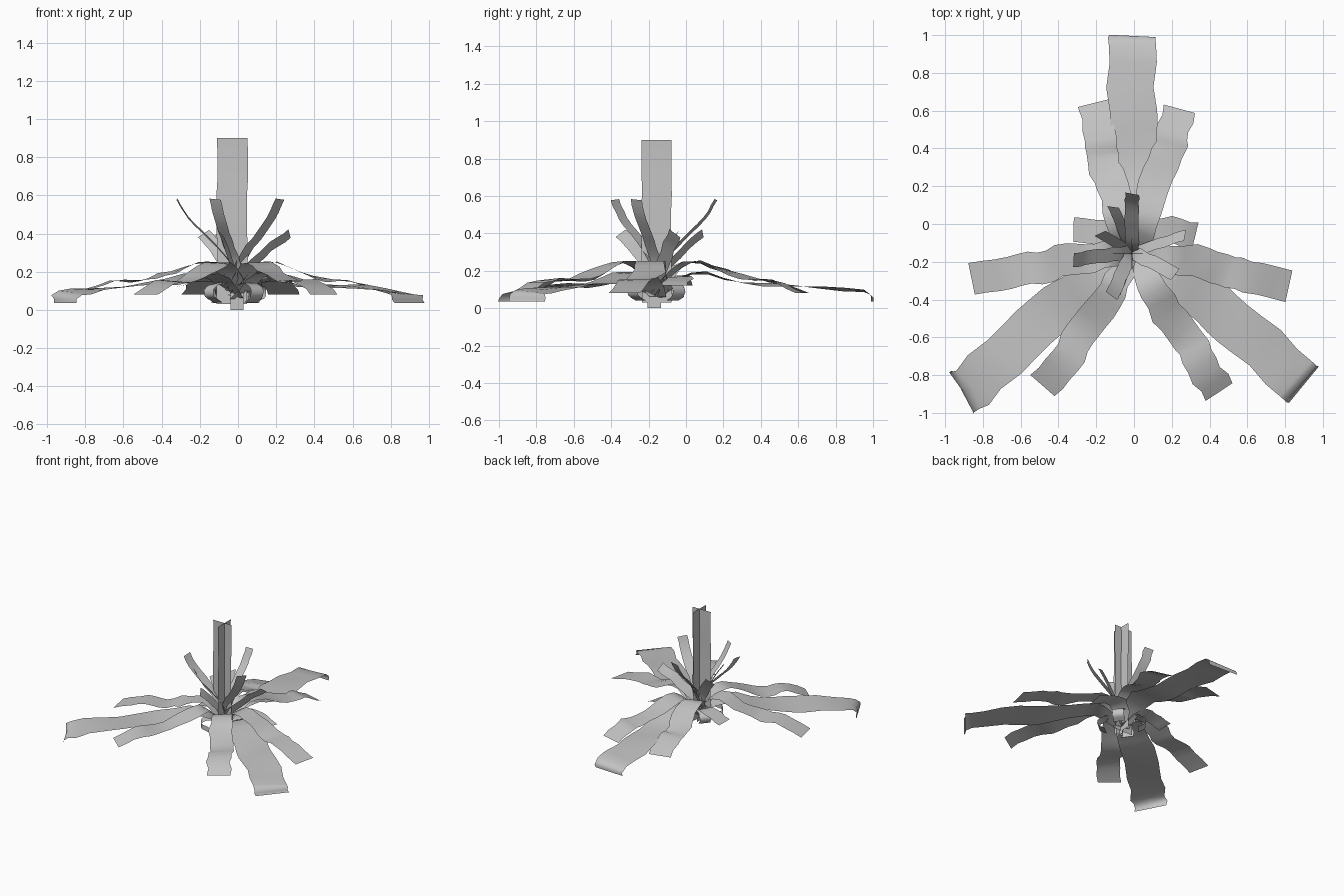
import bpy
import math
import random
from mathutils import Vector

random.seed(4)
cube = bpy.data.objects.get("Cube")
if cube:
    bpy.data.objects.remove(cube)

grey = bpy.data.materials.new("pale_grey")
grey.use_nodes = True
COLOUR = (0.55, 0.55, 0.55, 1)
grey.diffuse_color = COLOUR
grey.node_tree.nodes["Principled BSDF"].inputs["Base Color"].default_value = COLOUR

CENTRE = Vector((-0.01, -0.15, 0))
UP = Vector((0, 0, 1))


def smooth_path(points, steps):
    """Catmull-Rom curve through the points."""
    pts = [points[0] * 2 - points[1]] + points + [points[-1] * 2 - points[-2]]
    path = []
    for a, b, c, d in zip(pts, pts[1:], pts[2:], pts[3:]):
        for i in range(steps):
            t = i / steps
            path.append(0.5 * (2 * b + (c - a) * t + (2 * a - 5 * b + 4 * c - d) * t * t
                               + (3 * b - a - 3 * c + d) * t ** 3))
    return path + [points[-1]]


def strip(name, points, width, side=None, taper=1.0, wobble=0.0, twist=0.0, roll=0, steps=3):
    """Ribbon of quads along a path; taper is the width ratio at the base, roll is in degrees."""
    path = smooth_path([Vector(p) for p in points], steps)
    last = len(path) - 1
    phase = random.uniform(0, math.tau)
    tilt = math.radians(roll)
    verts, faces = [], []
    for i, p in enumerate(path):
        along = path[min(i + 1, last)] - path[max(i - 1, 0)]
        flat = Vector((along.x, along.y, 0))
        across = side or UP.cross(flat).normalized()
        loose = 0 if i == last else wobble
        if i < last - 2:
            across = across + UP * twist * math.sin(i * 0.9 + phase)
        normal = along.cross(across).normalized()
        across = across * math.cos(tilt) - normal * math.sin(tilt)
        half = width / 2 * (taper + (1 - taper) * min(1, 2.5 * i / last))
        sway = random.uniform(-loose, loose)
        bump = normal * random.uniform(-loose, loose) * 0.5
        for s in (-1, 0, 1):
            verts.append(p + across * (s * half + sway) + bump)
        if i:
            k = 3 * i
            faces += [(k - 3, k - 2, k + 1, k), (k - 2, k - 1, k + 2, k + 1)]
    mesh = bpy.data.meshes.new(name)
    mesh.from_pydata(verts, [], faces)
    mesh.materials.append(grey)
    mesh.shade_smooth()
    obj = bpy.data.objects.new(name, mesh)
    bpy.context.collection.objects.link(obj)


def spread_leaf(name, plan, heights, width, taper):
    """Leaf laid out in plan from the centre, with a height at each point."""
    plan = [(CENTRE.x, CENTRE.y)] + plan
    points = [(x, y, z) for (x, y), z in zip(plan, heights)]
    strip(name, points, width, taper=taper, wobble=0.01, twist=0.08)


def radial_leaf(name, tip, profile, width, **options):
    """Leaf in a vertical plane towards tip; profile is (fraction of reach, height)."""
    reach = Vector((tip[0], tip[1], 0)) - CENTRE
    points = [CENTRE + reach * f + UP * z for f, z in profile]
    strip(name, points, width, **options)


# Crossed stalk planes and the little root below them
for name, x, side in (("stalk_across", -0.03, Vector((1, 0, 0))),
                      ("stalk_along", -0.01, Vector((0, 1, 0)))):
    strip(name, [(x, -0.157, z) for z in (0.03, 0.3, 0.6, 0.9)], 0.16, side=side, wobble=0.004)
    strip(name + "_root", [(-0.005, -0.17, z) for z in (0, 0.05, 0.1)], 0.07, side=side)

# Three long leaves with drooping tips
long_z = (0.06, 0.19, 0.135, 0.12, 0.09, 0.035)
long_leaves = {
    "back": [(0, 0.03), (0.01, 0.3), (-0.01, 0.6), (-0.015, 0.95), (-0.015, 0.995)],
    "left": [(0.15, -0.25), (0.4, -0.42), (0.6, -0.58), (0.86, -0.815), (0.9, -0.85)],
    "right": [(-0.15, -0.25), (-0.4, -0.43), (-0.6, -0.61), (-0.86, -0.86), (-0.905, -0.895)],
}
for name, plan in long_leaves.items():
    spread_leaf("long_leaf_" + name, plan, long_z, 0.25, 0.5)

# Six middle leaves that arch over the long ones
middle_z = (0.1, 0.25, 0.2, 0.15, 0.15, 0.08)
middle_leaves = {
    "back_left": [(0.06, 0), (0.11, 0.2), (0.18, 0.37), (0.2, 0.46), (0.24, 0.61)],
    "back_right": [(-0.08, 0), (-0.11, 0.2), (-0.17, 0.34), (-0.17, 0.45), (-0.215, 0.64)],
    "side_left": [(0.14, -0.18), (0.32, -0.2), (0.47, -0.24), (0.6, -0.28), (0.82, -0.33)],
    "side_right": [(-0.16, -0.17), (-0.34, -0.19), (-0.5, -0.23), (-0.66, -0.25), (-0.86, -0.29)],
    "front_left": [(0.08, -0.3), (0.17, -0.47), (0.29, -0.61), (0.36, -0.75), (0.45, -0.89)],
    "front_right": [(-0.09, -0.3), (-0.18, -0.45), (-0.28, -0.59), (-0.37, -0.72), (-0.485, -0.855)],
}
for name, plan in middle_leaves.items():
    spread_leaf("middle_leaf_" + name, plan, middle_z, 0.17, 0.65)

# Two short leaves low at the sides
short_z = (0.06, 0.16, 0.16, 0.12)
spread_leaf("short_leaf_left", [(0.08, -0.06), (0.2, -0.035), (0.325, -0.06)], short_z, 0.14, 0.5)
spread_leaf("short_leaf_right", [(-0.1, -0.06), (-0.2, -0.035), (-0.32, -0.03)], short_z, 0.13, 0.5)

# Tall upright leaves
tall_profile = [(0, 0.12), (0.1, 0.25), (0.45, 0.37), (0.8, 0.48), (1, 0.58)]
for i, tip in enumerate([(-0.01, 0.16), (-0.32, -0.19), (0.22, -0.265), (-0.12, -0.38)]):
    radial_leaf(f"tall_leaf_{i}", tip, tall_profile, 0.075, wobble=0.004, roll=12)

# Lower upright leaves, rolled onto one edge
low_profile = [(0, 0.1), (0.15, 0.2), (0.65, 0.33), (1, 0.4)]
for i, tip in enumerate([(0.27, -0.06), (-0.11, 0.09), (-0.18, -0.05), (-0.09, -0.35)]):
    radial_leaf(f"low_leaf_{i}", tip, low_profile, 0.075, wobble=0.004, roll=45)

# Small curled leaves around the root
curl = [(0, 0.09), (0.5, 0.14), (0.95, 0.12), (1, 0.07), (0.7, 0.04)]
for i, degrees in enumerate((40, 140, 215, 310)):
    angle = math.radians(degrees)
    tip = CENTRE + 0.17 * Vector((math.cos(angle), math.sin(angle), 0))
    radial_leaf(f"curled_leaf_{i}", tip, curl, 0.085, wobble=0.006,
                side=Vector((-math.sin(angle), math.cos(angle), 0)))
